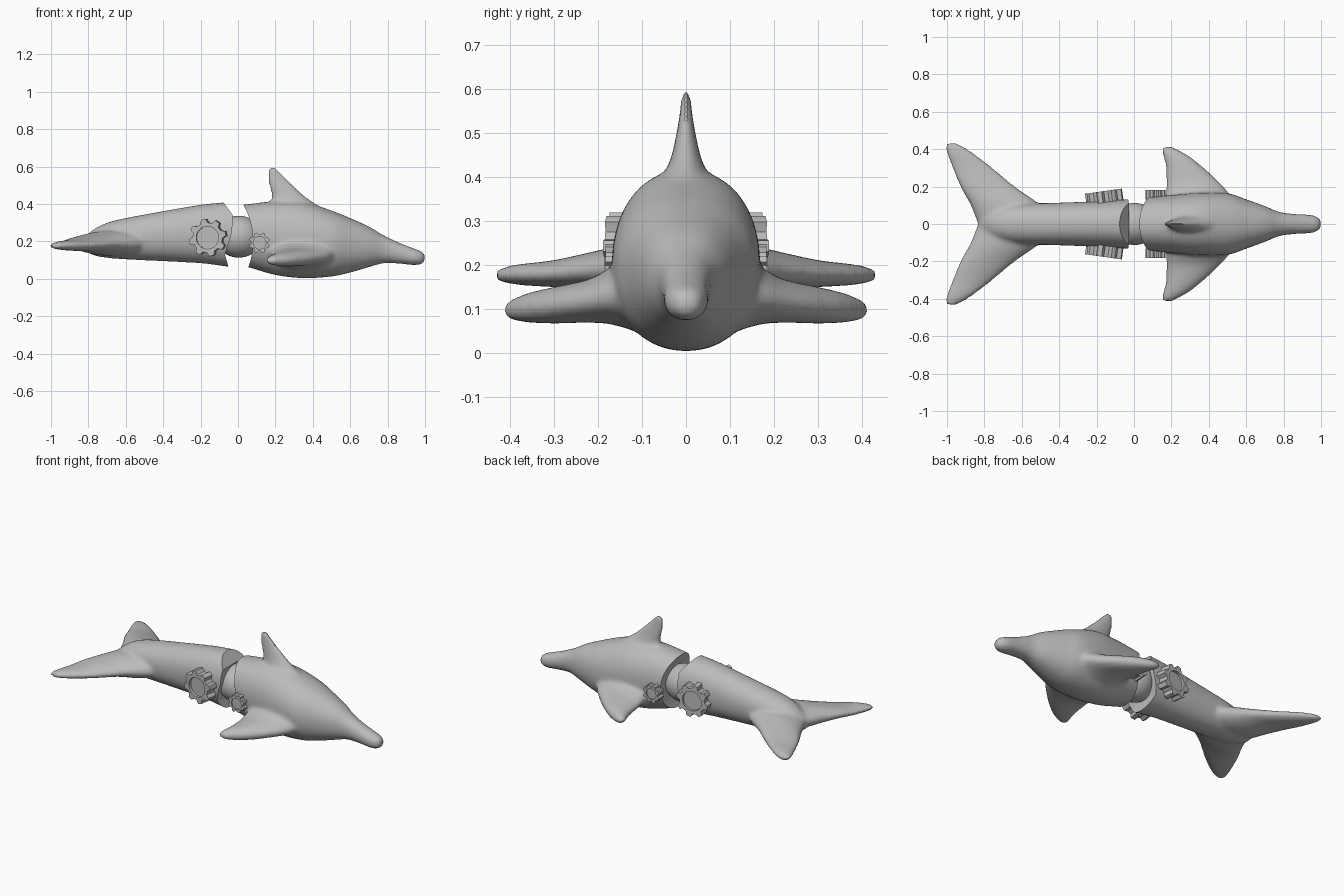
import bpy, bmesh, math
from mathutils import Vector, Matrix

if "Cube" in bpy.data.objects:
    bpy.data.objects.remove(bpy.data.objects["Cube"])

grey = bpy.data.materials.new("grey plastic")
grey.diffuse_color = (0.5, 0.5, 0.5, 1)
grey.use_nodes = True
grey.node_tree.nodes["Principled BSDF"].inputs["Base Color"].default_value = grey.diffuse_color


def spline(rows, steps=5):
    """Catmull-Rom interpolation through rows of numbers."""
    out = []
    for i in range(len(rows) - 1):
        p = [rows[max(0, min(len(rows) - 1, i + k))] for k in (-1, 0, 1, 2)]
        for s in range(steps):
            t = s / steps
            out.append([b + 0.5 * t * (c - a + t * (2 * a - 5 * b + 4 * c - d + t * (3 * (b - c) + d - a)))
                        for a, b, c, d in zip(*p)])
    return out + [list(rows[-1])]


def loft(bm, rings, n=32, power=1.0):
    """Skin closed oval rings given as (centre, u axis, v axis)."""
    def bend(v):
        return math.copysign(abs(v) ** power, v)
    loops = []
    for c, u, v in rings:
        angles = [2 * math.pi * k / n for k in range(n)]
        loops.append([bm.verts.new(Vector(c) + Vector(u) * bend(math.cos(a)) + Vector(v) * bend(math.sin(a)))
                      for a in angles])
    for a, b in zip(loops, loops[1:]):
        for k in range(n):
            bm.faces.new((a[k], a[(k + 1) % n], b[(k + 1) % n], b[k]))
    bm.faces.new(loops[0])
    bm.faces.new(loops[-1])


def body(bm, rows):
    """rows: x, bottom z, top z, half width"""
    loft(bm, [((x, 0, (lo + hi) / 2), (0, w, 0), (0, 0, (hi - lo) / 2))
              for x, lo, hi, w in spline(rows)], power=0.92)


def side_fins(bm, rows):
    """rows: y, leading x, trailing x, centre z, half thickness"""
    for s in (1, -1):
        loft(bm, [(((a + b) / 2, s * y, z), ((a - b) / 2, 0, 0), (0, 0, t))
                  for y, a, b, z, t in spline(rows)], 24)


def make(name, bm):
    bmesh.ops.recalc_face_normals(bm, faces=bm.faces)
    me = bpy.data.meshes.new(name)
    bm.to_mesh(me)
    bm.free()
    me.materials.append(grey)
    ob = bpy.data.objects.new(name, me)
    bpy.context.collection.objects.link(ob)
    return ob


def select(ob):
    bpy.ops.object.select_all(action='DESELECT')
    ob.select_set(True)
    bpy.context.view_layer.objects.active = ob


def prism(name, pts):
    """Extrude an xz outline across the full width, for cutting."""
    bm = bmesh.new()
    f = bm.faces.new([bm.verts.new((x, -0.6, z)) for x, z in pts])
    g = bmesh.ops.extrude_face_region(bm, geom=[f])
    bmesh.ops.translate(bm, vec=(0, 1.2, 0), verts=[v for v in g["geom"] if isinstance(v, bmesh.types.BMVert)])
    ob = make(name, bm)
    ob.hide_render = True
    return ob


def finish(ob, cutter):
    """Blend the fins into the body, then cut the open end."""
    select(ob)
    m = ob.modifiers.new("blend", 'REMESH')
    m.mode, m.voxel_size = 'VOXEL', 0.011
    m = ob.modifiers.new("soften", 'SMOOTH')
    m.factor, m.iterations = 0.5, 8
    m = ob.modifiers.new("cut", 'BOOLEAN')
    m.operation, m.solver, m.object = 'DIFFERENCE', 'EXACT', cutter
    for name in ("blend", "soften", "cut"):
        bpy.ops.object.modifier_apply(modifier=name)
    bpy.data.objects.remove(cutter)
    bpy.ops.object.shade_smooth_by_angle(angle=math.radians(35))


# Front half: head, chest, flippers and dorsal fin
bm = bmesh.new()
body(bm, [(-0.06, 0.09, 0.385, 0.125), (0.06, 0.06, 0.4, 0.14), (0.2, 0.02, 0.415, 0.155),
          (0.35, 0.003, 0.412, 0.168), (0.5, 0.012, 0.365, 0.165), (0.6, 0.033, 0.325, 0.132),
          (0.7, 0.062, 0.28, 0.096), (0.78, 0.083, 0.232, 0.064), (0.87, 0.08, 0.19, 0.053),
          (0.94, 0.073, 0.163, 0.05), (0.98, 0.078, 0.148, 0.038), (1.0, 0.095, 0.13, 0.02)])
side_fins(bm, [(0.08, 0.54, 0.16, 0.12, 0.085), (0.16, 0.51, 0.17, 0.13, 0.068), (0.22, 0.46, 0.172, 0.118, 0.05),
               (0.3, 0.375, 0.17, 0.108, 0.042), (0.36, 0.30, 0.157, 0.102, 0.034),
               (0.395, 0.24, 0.148, 0.098, 0.024), (0.415, 0.2, 0.16, 0.096, 0.012)])
loft(bm, [(((a + b) / 2, 0, z), ((a - b) / 2, 0, 0), (0, t, 0)) for z, a, b, t in spline([
    (0.34, 0.5, 0.17, 0.09), (0.39, 0.43, 0.175, 0.06), (0.44, 0.36, 0.18, 0.036), (0.5, 0.295, 0.166, 0.022),
    (0.55, 0.245, 0.157, 0.014), (0.58, 0.217, 0.158, 0.011), (0.597, 0.2, 0.168, 0.008)])], 24)
arc = [(-0.32 + 0.4 * math.cos(a), 0.2 + 0.4 * math.sin(a))
       for a in (math.radians(-45 + 90 * k / 24) for k in range(25))]
finish(make("front_body", bm), prism("front_cutter", [(-0.4, -0.1)] + arc + [(-0.4, 0.5)]))

# Rear half: tail stock and flukes
bm = bmesh.new()
body(bm, [(0.05, 0.05, 0.42, 0.135), (-0.08, 0.068, 0.408, 0.13), (-0.2, 0.083, 0.396, 0.122),
          (-0.4, 0.094, 0.362, 0.114), (-0.6, 0.104, 0.325, 0.108), (-0.7, 0.112, 0.3, 0.095),
          (-0.77, 0.125, 0.265, 0.07), (-0.83, 0.155, 0.215, 0.035)])
side_fins(bm, [(0, -0.45, -0.835, 0.19, 0.07), (0.1, -0.5, -0.875, 0.19, 0.066), (0.2, -0.635, -0.93, 0.189, 0.044),
               (0.3, -0.755, -0.972, 0.18, 0.031), (0.37, -0.845, -0.998, 0.178, 0.025),
               (0.41, -0.905, -1.008, 0.177, 0.019), (0.435, -0.955, -1.0, 0.176, 0.01)])
finish(make("rear_body", bm), prism("rear_cutter", [
    (-0.115, 0.46), (-0.028, 0.34), (-0.032, 0.25), (-0.07, 0.13), (-0.05, 0.06), (-0.02, 0), (0.3, 0), (0.3, 0.46)]))

# Ball joint between the halves
bpy.ops.mesh.primitive_uv_sphere_add(segments=48, ring_count=24, radius=0.112, location=(0.004, 0, 0.225))
ball = bpy.context.object
ball.name = "ball_joint"
ball.scale.x = 1.1
ball.data.materials.append(grey)
bpy.ops.object.shade_smooth()


def gear(name, centre, radius, y0, y1, turn, spin):
    """Toothed wheel with a recessed face, built on +y and mirrored by centre sign."""
    bm = bmesh.new()
    teeth, n = 8, 48
    rings = []
    for kind, y in (("rim", y0), ("rim", y1), ("hub", y1), ("hub", y1 - radius * 0.15)):
        ring = []
        for k in range(n):
            a = 2 * math.pi * k / n + spin
            tooth = k % 6 < 3
            r = radius * (0.6 if kind == "hub" else 1.0 if tooth else 0.8)
            ring.append(bm.verts.new((r * math.cos(a), y, r * math.sin(a))))
        rings.append(ring)
    for a, b in zip(rings, rings[1:]):
        for k in range(n):
            bm.faces.new((a[k], a[(k + 1) % n], b[(k + 1) % n], b[k]))
    bm.faces.new(rings[0])
    bm.faces.new(rings[-1])
    bm.transform(Matrix.Translation((centre[0], 0.0, centre[1])) @
                 Matrix.Translation((0, y0, 0)) @ Matrix.Rotation(turn, 4, 'Z') @ Matrix.Translation((0, -y0, 0)))
    for side in ("left", "right"):
        half = bm.copy()
        if side == "right":
            half.transform(Matrix.Scale(-1, 4, (0, 1, 0)))
        make(name + "_" + side, half)
    bm.free()


# Gears on both flanks
gear("large_gear", (-0.155, 0.22), 0.1, 0.115, 0.176, math.radians(8), 0.1)
gear("small_gear", (0.115, 0.193), 0.056, 0.13, 0.183, 0, 0.25)
